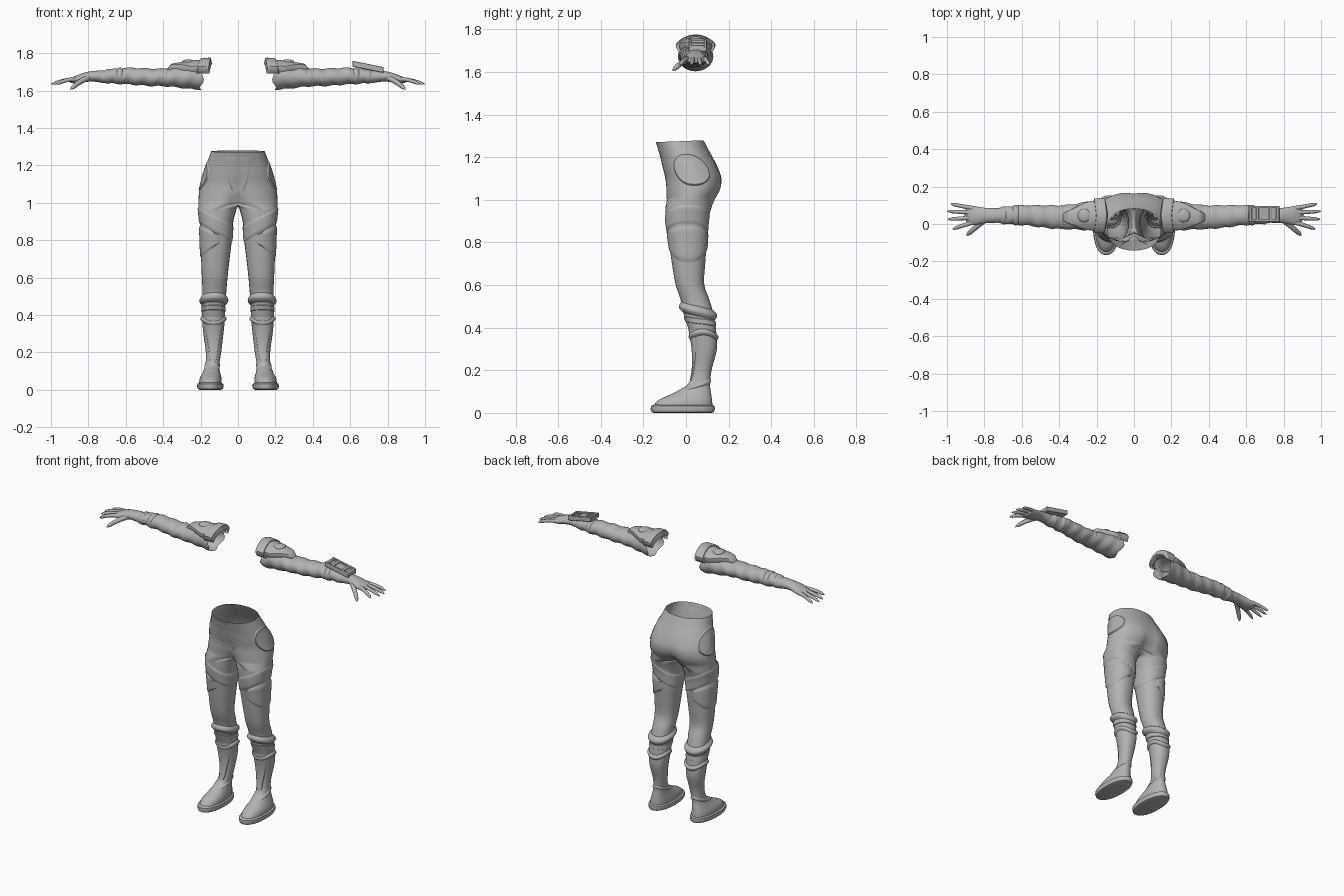
import bpy, bmesh
from math import sin, cos, pi, exp, radians
from mathutils import Vector

cube = bpy.data.objects.get("Cube")
if cube:
    bpy.data.objects.remove(cube)

grey = bpy.data.materials.new("plain grey")
grey.use_nodes = True
COLOUR = (0.45, 0.45, 0.45, 1)
grey.diffuse_color = COLOUR
grey.node_tree.nodes["Principled BSDF"].inputs["Base Color"].default_value = COLOUR


def finish(name, bm, mirror=True, angle=40):
    bmesh.ops.remove_doubles(bm, verts=bm.verts, dist=0.0002)
    bmesh.ops.recalc_face_normals(bm, faces=bm.faces)
    me = bpy.data.meshes.new(name)
    bm.to_mesh(me)
    bm.free()
    me.materials.append(grey)
    ob = bpy.data.objects.new(name, me)
    bpy.context.collection.objects.link(ob)
    bpy.ops.object.select_all(action="DESELECT")
    ob.select_set(True)
    bpy.context.view_layer.objects.active = ob
    bpy.ops.object.shade_smooth_by_angle(angle=radians(angle))
    if mirror:
        mod = ob.modifiers.new("mirror", "MIRROR")
        mod.merge_threshold = 0.0005
    return ob


def skin(bm, rings, closed=True):
    """Join rows of points with quads; returns the vertex rows."""
    rows = [[bm.verts.new(p) for p in r] for r in rings]
    n = len(rows[0])
    for a, b in zip(rows, rows[1:]):
        for i in range(n if closed else n - 1):
            j = (i + 1) % n
            bm.faces.new((a[i], a[j], b[j], b[i]))
    return rows


def sample(table, t):
    """Smooth interpolation of table rows keyed by their first value."""
    t = min(max(t, table[0][0]), table[-1][0])
    i = max(k for k in range(len(table) - 1) if table[k][0] <= t)
    a, b = table[i], table[i + 1]
    p, q = table[max(i - 1, 0)], table[min(i + 2, len(table) - 1)]
    h = b[0] - a[0]
    s = (t - a[0]) / h
    out = []
    for k in range(1, len(a)):
        m0 = (b[k] - p[k]) / (b[0] - p[0]) * h
        m1 = (q[k] - a[k]) / (q[0] - a[0]) * h
        d = b[k] - a[k]
        out.append(a[k] + s * (m0 + s * (3 * d - 2 * m0 - m1 + s * (m0 + m1 - 2 * d))))
    return out


def oval(lo1, hi1, lo2, hi2, a, grow, power=0.9):
    c, s = cos(a), sin(a)
    c, s = [abs(v) ** power * (1 if v > 0 else -1) for v in (c, s)]
    return ((lo1 + hi1) / 2 + ((hi1 - lo1) / 2 + grow) * c,
            (lo2 + hi2) / 2 + ((hi2 - lo2) / 2 + grow) * s)


# Leg sections: height, inner x, outer x, front y, back y
LEG = [(.03, .088, .208, -.155, .125), (.06, .088, .205, -.13, .122),
       (.09, .095, .19, -.065, .118), (.13, .1, .175, .005, .113), (.2, .09, .172, .03, .12),
       (.3, .078, .185, .03, .145), (.38, .07, .192, .015, .142), (.46, .068, .192, -.01, .13),
       (.53, .062, .19, -.025, .11), (.6, .056, .193, -.048, .086), (.7, .045, .197, -.066, .09),
       (.8, .033, .2, -.08, .098), (.9, .025, .205, -.094, .104), (.97, .007, .212, -.096, .122),
       (1.0, 0, .212, -.096, .14)]
# Hip sections: height, half width, front y, back y, centre crease
HIP = [(1.0, .212, -.096, .14, .4), (1.05, .209, -.098, .166, .15), (1.1, .2, -.1, .17, .06),
       (1.15, .188, -.11, .152, .02), (1.2, .171, -.12, .125, 0), (1.275, .143, -.142, .082, 0)]
# Arm sections: distance along x, front y, back y, bottom z, top z
ARM = [(.15, -.036, .127, 1.603, 1.745), (.22, -.035, .124, 1.606, 1.74),
       (.3, -.03, .11, 1.614, 1.73), (.38, -.027, .1, 1.622, 1.718), (.48, -.02, .1, 1.625, 1.718),
       (.57, -.008, .1, 1.632, 1.722), (.64, -.003, .098, 1.636, 1.718),
       (.72, .004, .088, 1.642, 1.708), (.78, .006, .085, 1.648, 1.704),
       (.82, 0, .09, 1.645, 1.696), (.86, -.006, .096, 1.639, 1.682), (.89, .003, .092, 1.64, 1.668),
       (.905, .03, .07, 1.648, 1.658)]


def leg(z, a, grow=0):
    x, y = oval(*sample(LEG, z), a, grow)
    return Vector((x, y, z))


def hip(z, a, grow=0):
    w, front, back, crease = sample(HIP, z)
    x, y = oval(-w, w, front, back, a, grow)
    mid = (front + back) / 2
    y = mid + (y - mid) * (1 - crease * exp(-(x / .035) ** 2))
    rim = max(0, z - 1.24) / .035
    return Vector((max(x, 0), y, z + rim * .04 * (y + .03)))


def arm(x, a, grow=0):
    y, z = oval(*sample(ARM, x), a, grow, 1)
    return Vector((x, y, z))


def plate(name, surface, place, height, nu=40, nv=10, wrap=False, soft=False, mirror=True):
    """Raised panel laid over a surface; place(u, v) gives station and angle."""
    rows = []
    for j in range(nv + 1):
        row = []
        for i in range(nu if wrap else nu + 1):
            u, v = i / nu, j / nv
            edge = min(v, 1 - v) if wrap else min(u, 1 - u, v, 1 - v)
            rise = sin(pi * edge) if soft else min(1, edge * 9)
            t, a = place(u, v)
            row.append(surface(t, a, height * rise - .003))
        rows.append(row)
    bm = bmesh.new()
    skin(bm, rows, wrap)
    return finish(name, bm, mirror)


def band(name, surface, low, high, height, soft=False, tilt=None, mirror=True):
    tilt = tilt or (lambda a: 0)
    return plate(name, surface, lambda u, v: (low + (high - low) * v + tilt(2 * pi * u), 2 * pi * u),
                 height, 48, 8, True, soft, mirror)


# Trousers: open waist, hips that split into two legs
bm = bmesh.new()
half = [-pi / 2 + pi * i / 20 for i in range(21)]
inner = [pi / 2 + pi * i / 12 for i in range(1, 12)]
skin(bm, [[hip(1.275 - .275 * k / 24, a) for a in half] for k in range(25)], False)
seam = [hip(1.0, a) for a in half]
front, back = seam[0].y, seam[-1].y
seam += [Vector((0, (front + back) / 2 + (back - front) / 2 * sin(a), 1 + .02 * cos(a))) for a in inner]
rings = [seam] + [[leg(.97 - .94 * k / 76, a) for a in half + inner] for k in range(77)]
bm.faces.new(skin(bm, rings)[-1])
finish("trousers_and_boots", bm, angle=60)

# Soles
bm = bmesh.new()
levels = ((0, -.004), (.004, .006), (.018, .011), (.032, .009), (.04, -.006))
rings = []
for z, grow in levels:
    ring = []
    for k in range(40):
        p = leg(.03, 2 * pi * k / 40, grow)
        ring.append((p.x, p.y, z))
    rings.append(ring)
rows = skin(bm, rings)
bm.faces.new(rows[0])
bm.faces.new(rows[-1])
finish("sole", bm)

# Thigh wraps slope down towards the inside
band("thigh_band", leg, .835, .93, .007, tilt=lambda a: .05 * cos(a))


def thigh_place(u, v):
    a = radians(-110 + 220 * u)
    low = .77 - .07 * cos(a)
    return low + (.84 + .045 * cos(a) - low) * v, a


plate("thigh_plate", leg, thigh_place, .009)

# Knee cuff, straps and shin guard
band("knee_cuff", leg, .45, .505, .018, True, lambda a: -.018 * sin(a))
band("knee_strap", leg, .415, .445, .006, tilt=lambda a: -.01 * sin(a))
band("calf_strap", leg, .35, .385, .012, True, lambda a: .012 * cos(2 * a))
plate("shin_guard", leg, lambda u, v: (.14 + .26 * v, radians(-90 + (u - .5) * (50 + 75 * v))), .007)
band("ankle_cuff", leg, .115, .145, .007, True, lambda a: .02 * sin(a))

# Hip patches: oval panels on the sides
bm = bmesh.new()
rings = []
for r, grow in ((1.0, -.002), (.9, .005), (.78, .003), (.5, .003), (.02, .003)):
    ring = []
    for k in range(32):
        t = 2 * pi * k / 32
        ring.append(hip(1.143 + .078 * r * sin(t), .02 + .64 * r * cos(t), grow))
    rings.append(ring)
bm.faces.new(skin(bm, rings)[-1])
finish("hip_patch", bm)

# Front panel tapering to the crotch
plate("front_panel", hip,
      lambda u, v: (1.03 + .235 * v, -pi / 2 + u * (.07 + .42 * v)), .004, 16, 16)

# Sleeves with open, uneven shoulder ends, running into the palms
bm = bmesh.new()
rings = []
for k in range(81):
    s = k / 80
    ring = []
    for i in range(32):
        a = 2 * pi * i / 32
        start = .187 - .012 * sin(a) + .008 * sin(5 * a)
        x = start + (.905 - start) * s
        fold = .0025 * sin(x * 75 + 2 * sin(a)) * (x < .74)
        ring.append(arm(x, a, fold))
    rings.append(ring)
bm.faces.new(skin(bm, rings)[-1])
finish("arm", bm, angle=60)

# Shoulder pads, collars and round bosses
plate("shoulder_pad", arm, lambda u, v: (
    .165 + .215 * v, pi / 2 + (u - .5) * 2.3 * (1 - .72 * max(0, v - .4) / .6)), .026, 24, 20)
plate("shoulder_collar", arm, lambda u, v: (
    .138 + .07 * v + .03 * abs(u - .5), pi / 2 + (u - .5) * 2.6), .034, 24, 10)
bm = bmesh.new()
bmesh.ops.create_uvsphere(bm, u_segments=24, v_segments=12, radius=.036)
for v in bm.verts:
    v.co = Vector((.265 + v.co.x, .045 + v.co.y, 1.752 + v.co.z * .4))
finish("shoulder_boss", bm)

# Forearm rings
for low in (.615, .68):
    band("forearm_ring", arm, low, low + .035, .007, True)
band("elbow_ring", arm, .375, .4, .004, True)


# Fingers and thumbs
def finger(name, points, thick):
    points = [Vector(p) for p in points]
    bm = bmesh.new()
    rings = []
    for k in range(13):
        s = k / 12
        p = points[0] * (1 - s) ** 2 + points[1] * 2 * s * (1 - s) + points[2] * s * s
        d = (points[1] - points[0]).lerp(points[2] - points[1], s).normalized()
        side = d.cross(Vector((0, 0, 1))).normalized()
        up = side.cross(d)
        r = thick * (1 - .3 * s) * (1 - max(0, s - .8) ** 2 * 20)
        rings.append([p + r * (side * cos(t * pi / 5) + up * sin(t * pi / 5)) for t in range(10)])
    rows = skin(bm, rings)
    bm.faces.new(rows[0])
    bm.faces.new(rows[-1])
    finish(name, bm, angle=60)


for label, base, tip, reach in (("little", .083, .108, .98), ("ring", .06, .068, 1.0),
                                ("middle", .035, .025, .997), ("index", .01, -.028, .97)):
    finger(label + "_finger", [(.855, base, 1.662), (.92, (base + tip) / 2, 1.662),
                               (reach, tip, 1.633)], .0125)
finger("thumb", [(.8, .02, 1.668), (.85, -.02, 1.65), (.895, -.062, 1.606)], .016)


# Wrist device on the left forearm: tilted tray with rails and cross bars
def block(name, x, y, z, sx, sy, sz):
    bm = bmesh.new()
    bmesh.ops.create_cube(bm, size=1)
    for v in bm.verts:
        p = Vector((x + v.co.x * sx, y + v.co.y * sy, z + v.co.z * sz))
        p.z -= .2 * (p.x - .695)
        v.co = p
    ob = finish(name, bm, False, 30)
    mod = ob.modifiers.new("bevel", "BEVEL")
    mod.width = .003
    mod.segments = 2


block("device_base", .695, .055, 1.722, .165, .085, .02)
for y in (.019, .091):
    block("device_rail", .695, y, 1.734, .165, .012, .016)
for x in (.622, .66, .73, .768):
    block("device_bar", x, .055, 1.734, .016, .075, .014)
